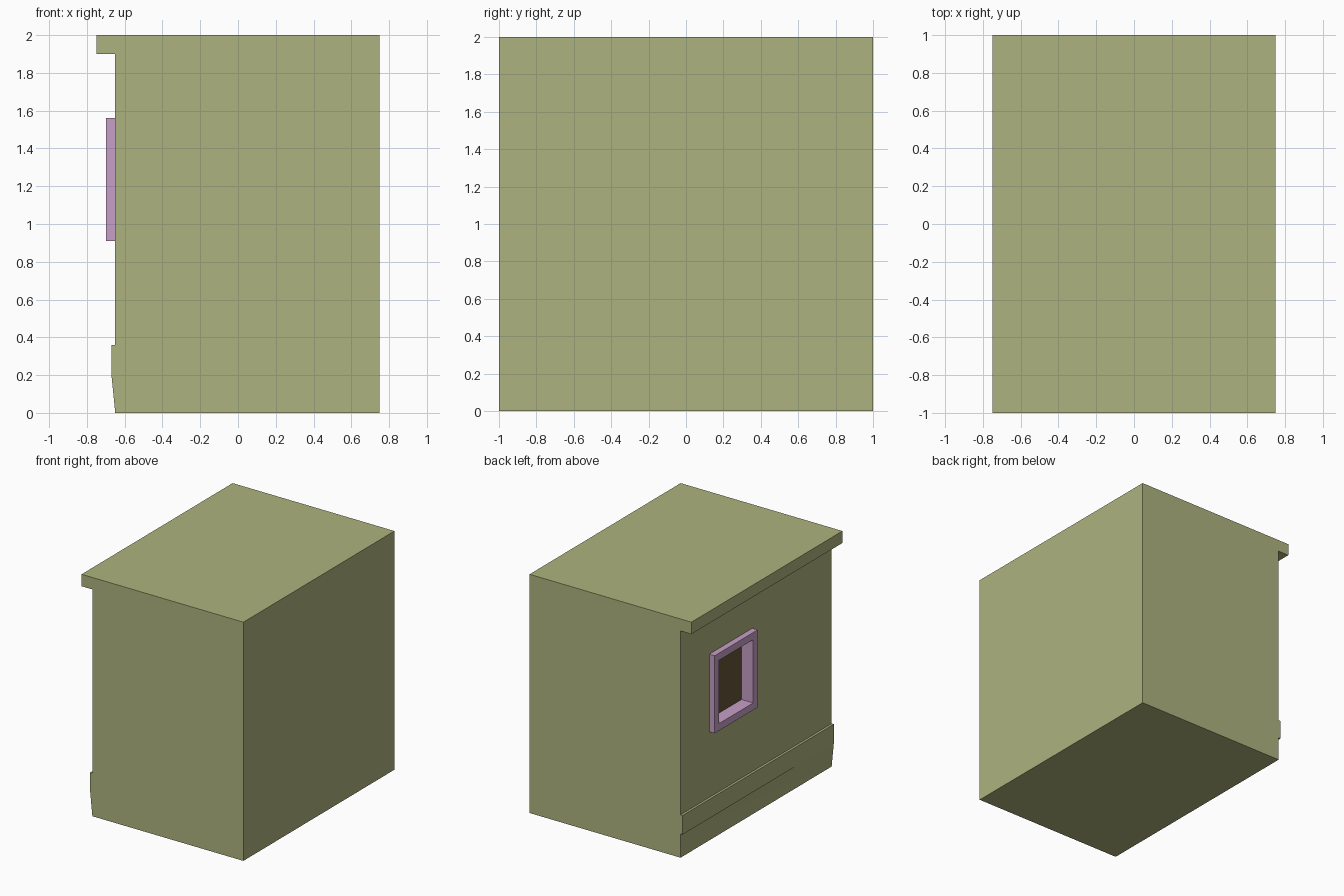
import bpy, bmesh

if "Cube" in bpy.data.objects:
    bpy.data.objects.remove(bpy.data.objects["Cube"])


def new_object(name, bm, color=None):
    bmesh.ops.recalc_face_normals(bm, faces=bm.faces)
    mesh = bpy.data.meshes.new(name)
    bm.to_mesh(mesh)
    bm.free()
    obj = bpy.data.objects.new(name, mesh)
    bpy.context.collection.objects.link(obj)
    if color:
        mat = bpy.data.materials.new(name + "_color")
        mat.diffuse_color = (*color, 1)
        mat.use_nodes = True
        mat.node_tree.nodes["Principled BSDF"].inputs["Base Color"].default_value = mat.diffuse_color
        mesh.materials.append(mat)
    return obj


def box(name, lo, hi, color=None):
    bm = bmesh.new()
    bmesh.ops.create_cube(bm, size=1)
    for v in bm.verts:
        v.co = [lo[i] + (v.co[i] + 0.5) * (hi[i] - lo[i]) for i in range(3)]
    return new_object(name, bm, color)


# Building block: side profile with cornice and skirting, extruded along y.
# The skirting's lower edge runs down to the ground at the front end.
profile = [(-0.65, 0), (0.75, 0), (0.75, 2), (-0.75, 2), (-0.75, 1.9),
           (-0.65, 1.9), (-0.65, 0.36), (-0.67, 0.36), (-0.67, 0.2)]
bm = bmesh.new()
front = [bm.verts.new((x, -1, z)) for x, z in profile]
back = [bm.verts.new((x, 1, z)) for x, z in profile]
heel = bm.verts.new((-0.65, 1, 0.2))
for i in range(len(profile) - 1):
    bm.faces.new((front[i], front[i + 1], back[i + 1], back[i]))
bm.faces.new(front)
bm.faces.new(back + [heel])
bm.faces.new((heel, back[8], front[8]))
bm.faces.new((heel, front[8], front[0]))
bm.faces.new((heel, front[0], back[0]))
body = new_object("building_block", bm, (0.42, 0.45, 0.21))

# Window recess cut into the wall
y0, y1, z0, z1 = 0.05, 0.62, 0.91, 1.56
cutter = box("recess_cutter", (-0.8, y0 + 0.03, z0 + 0.03), (-0.58, y1 - 0.03, z1 - 0.03))
cut = body.modifiers.new("recess", 'BOOLEAN')
cut.operation = 'DIFFERENCE'
cut.solver = 'EXACT'
cut.object = cutter
cutter.hide_render = True
cutter.hide_set(True)

# Window frame: rectangular ring reaching into the recess
bm = bmesh.new()
rings = []
for x in (-0.70, -0.59):
    for inset in (0, 0.06):
        a, b, c, d = y0 + inset, y1 - inset, z0 + inset, z1 - inset
        rings.append([bm.verts.new((x, y, z)) for y, z in ((a, c), (b, c), (b, d), (a, d))])
for p, q in ((0, 1), (1, 3), (3, 2), (2, 0)):
    for i in range(4):
        j = (i + 1) % 4
        bm.faces.new((rings[p][i], rings[p][j], rings[q][j], rings[q][i]))
new_object("window_frame", bm, (0.57, 0.35, 0.57))

# Dark pane at the back of the recess
box("window_pane", (-0.592, y0 + 0.04, z0 + 0.04), (-0.582, y1 - 0.04, z1 - 0.04),
    (0.13, 0.09, 0.04))
